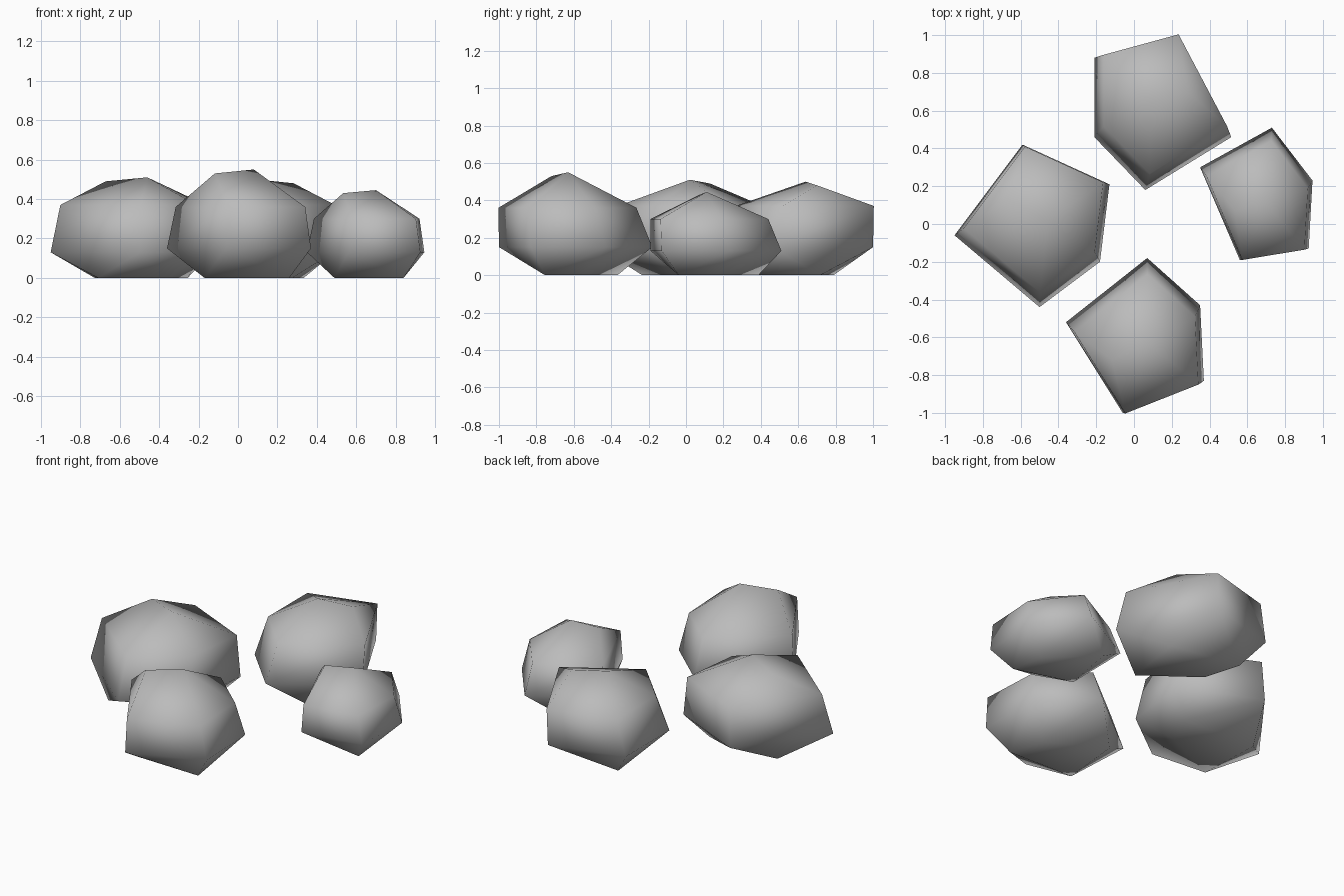
import bpy
import bmesh
from mathutils import Vector

cube = bpy.data.objects.get("Cube")
if cube:
    bpy.data.objects.remove(cube, do_unlink=True)

stone = bpy.data.materials.new("stone_grey")
stone.use_nodes = True
GREY = (0.5, 0.5, 0.5, 1)
stone.diffuse_color = GREY
stone.node_tree.nodes["Principled BSDF"].inputs["Base Color"].default_value = GREY


def make_rock(name, centre, corners, heights, shift):
    """Five-sided boulder: two rings, a ridge of two points and a flat base."""
    low, shoulder, ridge, peak = heights
    centre, shift = Vector(centre), Vector(shift)
    arms = [Vector(p) - centre for p in corners]
    a, b, c, d, e = arms
    bm = bmesh.new()

    def point(offset, z):
        bm.verts.new((*(centre + offset), z))

    # Widest ring and the shoulder above it
    for arm in arms:
        point(arm, low)
        point(arm * 0.9 + shift, shoulder)
    # Ridge on top
    point(Vector((0, 0)), peak)
    point((d + e) * 0.34, ridge)
    # Flat base
    for foot in ((d + e) * 0.43, (a + e) * 0.47, b * 0.4, c * 0.62):
        point(foot, 0)

    bmesh.ops.convex_hull(bm, input=bm.verts)
    loose = [v for v in bm.verts if not v.link_faces]
    bmesh.ops.delete(bm, geom=loose, context='VERTS')
    bmesh.ops.recalc_face_normals(bm, faces=bm.faces)
    for f in bm.faces:
        f.smooth = True
    mesh = bpy.data.meshes.new(name)
    bm.to_mesh(mesh)
    bm.free()
    mesh.materials.append(stone)
    bpy.context.collection.objects.link(bpy.data.objects.new(name, mesh))


# Four boulders set around an open middle
make_rock("front_rock", (0.08, -0.63),
          [(0.07, -0.18), (0.35, -0.43), (0.37, -0.83), (-0.06, -1), (-0.36, -0.52)],
          (0.15, 0.36, 0.53, 0.55), (0, -0.04))
make_rock("right_side_rock", (-0.46, 0.02),
          [(-0.5, -0.44), (-0.18, -0.2), (-0.13, 0.21), (-0.59, 0.42), (-0.95, -0.06)],
          (0.13, 0.37, 0.49, 0.51), (0, 0.03))
make_rock("left_side_rock", (0.7, 0.11),
          [(0.73, 0.51), (0.945, 0.23), (0.925, -0.13), (0.56, -0.19), (0.35, 0.3)],
          (0.13, 0.3, 0.43, 0.445), (0, -0.03))
make_rock("back_rock", (0.09, 0.64),
          [(0.06, 0.18), (-0.21, 0.46), (-0.21, 0.88), (0.23, 1), (0.515, 0.46)],
          (0.15, 0.37, 0.48, 0.5), (0.02, 0.04))
